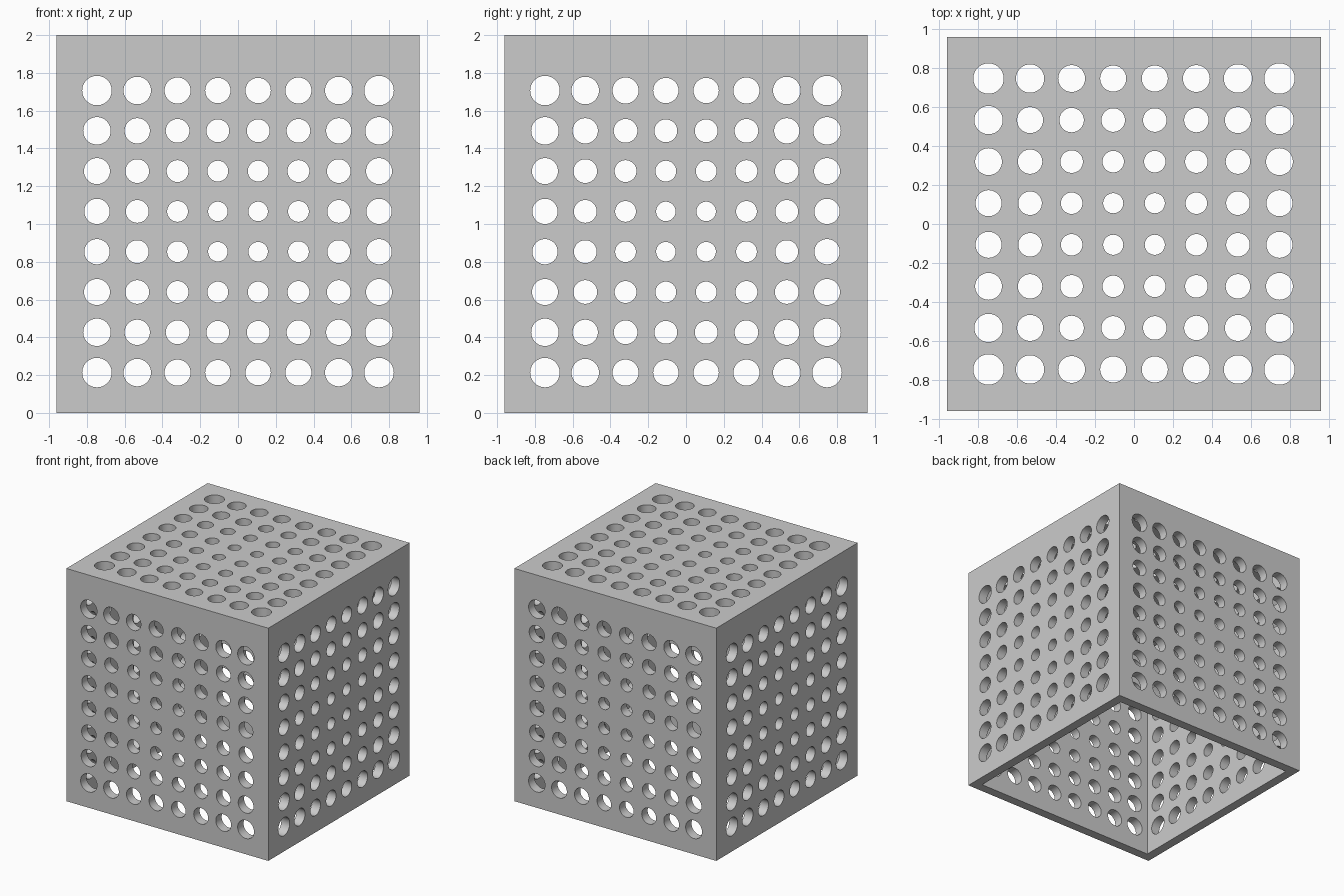
import bpy, bmesh
from math import pi, hypot, sin, cos, radians
from mathutils import Matrix, Vector

if "Cube" in bpy.data.objects:
    bpy.data.objects.remove(bpy.data.objects["Cube"])

HALF, HEIGHT, WALL = 0.96, 2.0, 0.08
N, STEP, MID_Z, SEG = 8, 1.92 / 9, 0.96, 48
GRID = N * STEP / 2          # half size of the perforated field

bm = bmesh.new()


def face(place, points):
    bm.faces.new([bm.verts.new(place @ Vector(p)) for p in points])


def hole_cell(place, u, v):
    """Square cell with a round hole through the wall; holes grow outwards."""
    r, h = 0.05 + 0.0258 * hypot(u, v) ** 1.5, STEP / 2

    def arc(k, w):
        a = pi / 4 + 2 * pi * k / SEG
        return (u + r * cos(a), v + r * sin(a), w)

    q = SEG // 4
    corners = [(u + h, v + h), (u - h, v + h), (u - h, v - h), (u + h, v - h)]
    for side in range(4):
        a, b = corners[side], corners[(side + 1) % 4]
        for w in (0, -WALL):
            rim = [arc(k, w) for k in range(side * q + q, side * q - 1, -1)]
            face(place, [(*a, w), (*b, w)] + rim)
    for k in range(SEG):
        face(place, [arc(k, 0), arc(k + 1, 0), arc(k + 1, -WALL), arc(k, -WALL)])


def margin(place, half_u, low, high, w):
    """Plain border between the hole field and the edge of the wall."""
    ticks = [-GRID + i * STEP for i in range(N + 1)]
    a, b, c, d = [(-half_u, low, w), (half_u, low, w), (half_u, high, w), (-half_u, high, w)]
    face(place, [a, b] + [(t, -GRID, w) for t in reversed(ticks)])
    face(place, [b, c] + [(GRID, t, w) for t in reversed(ticks)])
    face(place, [c, d] + [(t, GRID, w) for t in ticks])
    face(place, [d, a] + [(-GRID, t, w) for t in ticks])


def panel(place, low, high, high_in, low_in):
    for i in range(N):
        for j in range(N):
            hole_cell(place, (i - 3.5) * STEP, (j - 3.5) * STEP)
    margin(place, HALF, low, high, 0)
    margin(place, HALF - WALL, low_in, high_in, -WALL)


# Four side walls, each with its strip of the open bottom rim
for i in range(4):
    side = (Matrix.Translation((0, 0, MID_Z)) @ Matrix.Rotation(i * pi / 2, 4, 'Z')
            @ Matrix.Translation((0, -HALF, 0)) @ Matrix.Rotation(pi / 2, 4, 'X'))
    panel(side, -MID_Z, HEIGHT - MID_Z, HEIGHT - WALL - MID_Z, -MID_Z)
    inner = HALF - WALL
    face(side, [(-HALF, -MID_Z, 0), (HALF, -MID_Z, 0),
                (inner, -MID_Z, -WALL), (-inner, -MID_Z, -WALL)])

# Top plate
panel(Matrix.Translation((0, 0, HEIGHT)), -HALF, HALF, HALF - WALL, WALL - HALF)

# Weld into one closed shell
bmesh.ops.remove_doubles(bm, verts=bm.verts[:], dist=1e-4)
bmesh.ops.recalc_face_normals(bm, faces=bm.faces[:])
mesh = bpy.data.meshes.new("perforated_box")
bm.to_mesh(mesh)
bm.free()
box = bpy.data.objects.new("perforated_box", mesh)
bpy.context.collection.objects.link(box)

# Smooth hole walls, crisp edges elsewhere
bpy.ops.object.select_all(action='DESELECT')
bpy.context.view_layer.objects.active = box
box.select_set(True)
bpy.ops.object.shade_smooth_by_angle(angle=radians(30))
